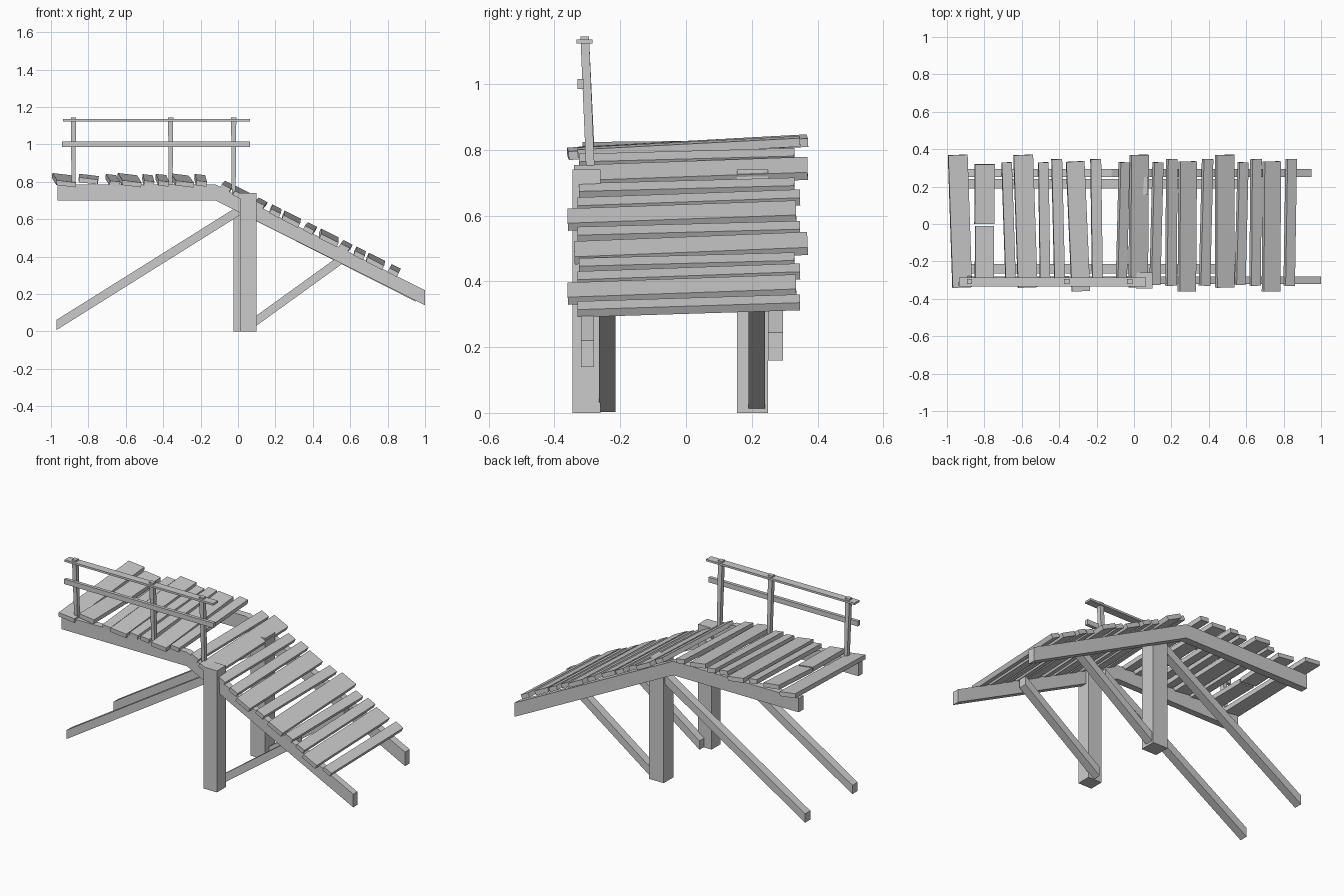
import bpy, bmesh
from mathutils import Matrix, Vector

cube = bpy.data.objects.get("Cube")
if cube:
    bpy.data.objects.remove(cube, do_unlink=True)

wood = bpy.data.materials.new("weathered_grey")
wood.use_nodes = True
GREY = (0.6, 0.6, 0.6, 1)
wood.diffuse_color = GREY
wood.node_tree.nodes["Principled BSDF"].inputs["Base Color"].default_value = GREY


def finish(name, bm):
    bmesh.ops.recalc_face_normals(bm, faces=bm.faces)
    mesh = bpy.data.meshes.new(name)
    bm.to_mesh(mesh)
    bm.free()
    mesh.materials.append(wood)
    obj = bpy.data.objects.new(name, mesh)
    bpy.context.collection.objects.link(obj)
    return obj


def prism(name, profile, y0, y1):
    """Extrude a side profile of (x, z) points from y0 to y1."""
    bm = bmesh.new()
    face = bm.faces.new([bm.verts.new((x, y0, z)) for x, z in profile])
    new = bmesh.ops.extrude_face_region(bm, geom=[face])["geom"]
    verts = [v for v in new if isinstance(v, bmesh.types.BMVert)]
    bmesh.ops.translate(bm, verts=verts, vec=(0, y1 - y0, 0))
    return finish(name, bm)


def bar(name, low, high, matrix=Matrix()):
    """Box between two corners, then placed by a matrix."""
    low, high = Vector(low), Vector(high)
    bm = bmesh.new()
    bmesh.ops.create_cube(bm, size=1)
    for v in bm.verts:
        v.co = [low[i] if v.co[i] < 0 else high[i] for i in range(3)]
    bm.transform(matrix)
    return finish(name, bm)


def strut(name, start, end, y0, y1, half=0.027):
    """Diagonal brace with upright cut ends."""
    (xa, za), (xb, zb) = start, end
    prism(name, [(xa, za - half), (xb, zb - half), (xb, zb + half), (xa, za + half)], y0, y1)


# Bent side beams carrying the deck
BEND = -0.12
SLOPE = 0.5
for side, y0, y1, end, depth in (("front", -0.32, -0.28, 1.0, 0.08),
                                 ("back", 0.25, 0.295, 0.95, 0.085)):
    tip = 0.78 - SLOPE * (end - BEND)
    prism(side + "_beam", [(-0.965, 0.70), (BEND, 0.70), (end, tip - depth),
                           (end, tip), (BEND, 0.785), (-0.965, 0.785)], y0, y1)

# Upright posts
bar("front_post", (0.01, -0.345, 0), (0.1, -0.26, 0.74))
bar("back_post", (-0.025, 0.155, 0), (0.075, 0.25, 0.74))

# Diagonal braces on both sides of the posts
for side, y0, y1 in (("front", -0.265, -0.215), ("back", 0.19, 0.24)):
    strut(side + "_long_brace", (-0.97, 0.035), (0.02, 0.655), y0, y1)
    strut(side + "_short_brace", (0.06, 0.03), (0.58, 0.405), y0, y1)

# Uneven deck planks: kind gives width, front edge and back edge
KINDS = {"A": (0.104, -0.34, 0.37), "B": (0.098, -0.36, 0.335),
         "C": (0.054, -0.325, 0.33), "D": (0.056, -0.33, 0.347),
         "E": (0.106, 0.0, 0.32), "F": (0.1, -0.315, -0.01)}
PLANKS = zip(
    "AEFCACDBDCACDBDACDBD",
    (-.93, -.8, -.8, -.67, -.58, -.48, -.405, -.3, -.2, -.06,
     .025, .12, .2, .285, .385, .485, .575, .65, .735, .835),
    (4, 0, 0, 4, 4, 2, 3, 5, 2, -1, 1, -1, 1, 1, -1, 2, -1, 1, 1, 0))
for i, (kind, x, yaw) in enumerate(PLANKS):
    width, front, back = KINDS[kind]
    on_ramp = x > BEND
    if on_ramp:
        z, pitch, roll = 0.803 - SLOPE * (x - BEND), 0.47, 0.035
    else:
        z, pitch, roll = 0.808, 0.12, 0.05
    if kind == "F":
        roll = 0.01
    place = (Matrix.Translation((x, 0, z)) @ Matrix.Rotation(pitch, 4, "Y")
             @ Matrix.Rotation(yaw * 0.01, 4, "Z") @ Matrix.Rotation(roll, 4, "X"))
    bar("plank_%d" % (i + 1), (-width / 2, front, -0.013), (width / 2, back, 0.013), place)

# Handrail: tapered leaning posts, middle rail and thin top rail
for i, (x, foot) in enumerate(((-0.88, 0.77), (-0.36, 0.77), (-0.023, 0.72))):
    post = bar("rail_post_%d" % (i + 1), (x - 0.01, -0.303, foot), (x + 0.01, -0.277, 1.145))
    for v in post.data.vertices:
        if v.co.z > 1:
            v.co.x = x + (v.co.x - x) * 1.4
            v.co.y -= 0.018
bar("middle_rail", (-0.94, -0.33, 0.985), (0.065, -0.31, 1.015))
bar("top_rail", (-0.935, -0.333, 1.123), (0.065, -0.285, 1.135))
